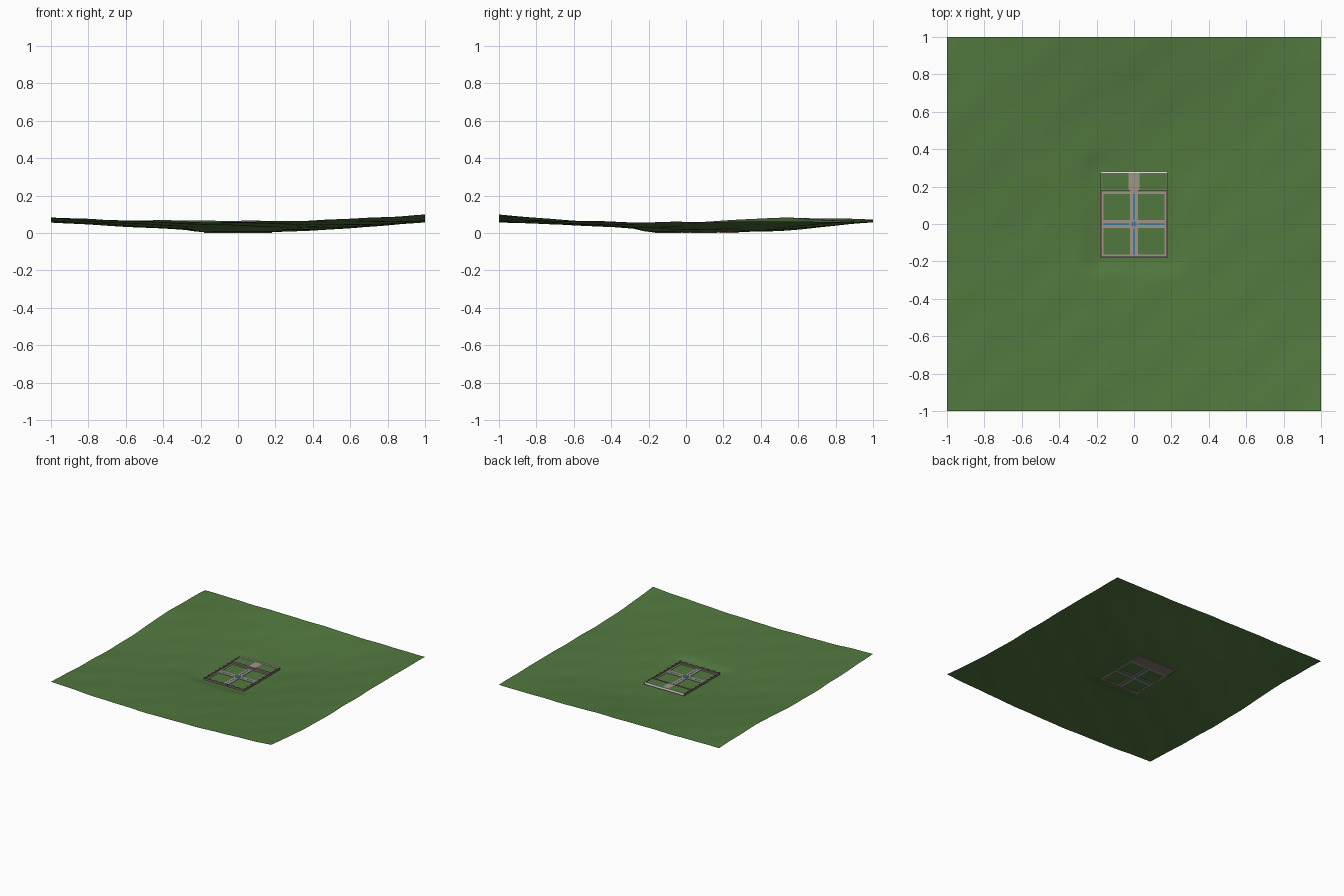
import bpy, bmesh, math

if "Cube" in bpy.data.objects:
    bpy.data.objects.remove(bpy.data.objects["Cube"])

def material(name, rgb):
    m = bpy.data.materials.new(name)
    m.diffuse_color = (*rgb, 1)
    m.use_nodes = True
    m.node_tree.nodes["Principled BSDF"].inputs["Base Color"].default_value = m.diffuse_color
    return m

GRASS = material("grass", (0.085, 0.19, 0.05))
STONE = material("paving_stone", (0.36, 0.30, 0.25))
WALL = material("wall_stone", (0.22, 0.18, 0.16))
WATER = material("water", (0.06, 0.22, 0.42))
WHITE = material("white_stone", (0.85, 0.85, 0.82))

def finish(name, bm, mat):
    me = bpy.data.meshes.new(name)
    bm.to_mesh(me)
    bm.free()
    ob = bpy.data.objects.new(name, me)
    bpy.context.collection.objects.link(ob)
    me.materials.append(mat)
    return ob

def boxes(name, mat, *ranges):
    """One object made of boxes given as (x0, x1, y0, y1, z0, z1)."""
    bm = bmesh.new()
    for x0, x1, y0, y1, z0, z1 in ranges:
        vs = bmesh.ops.create_cube(bm, size=1)["verts"]
        for v in vs:
            v.co.x = (x0 + x1) / 2 + v.co.x * (x1 - x0)
            v.co.y = (y0 + y1) / 2 + v.co.y * (y1 - y0)
            v.co.z = (z0 + z1) / 2 + v.co.z * (z1 - z0)
    return finish(name, bm, mat)

# Terrain: coarse height grid, smoothly interpolated, flattened around the garden
H = [[.083, .064, .059, .072, .098],
     [.063, .045, .038, .044, .062],
     [.058, .030, .012, .025, .059],
     [.081, .040, .014, .022, .062],
     [.072, .068, .066, .058, .058]]
PAD = 0.006

def cubic(p, t):
    i = min(int(t), 3)
    f = t - i
    a = p[i - 1] if i > 0 else 2 * p[0] - p[1]
    d = p[i + 2] if i < 3 else 2 * p[4] - p[3]
    b, c = p[i], p[i + 1]
    return b + 0.5 * f * (c - a + f * (2*a - 5*b + 4*c - d + f * (3*(b - c) + d - a)))

def height(x, y):
    z = cubic([cubic(row, (x + 1) * 2) for row in H], (y + 1) * 2)
    z += 0.0012 * math.sin(13 * x - 19 * y) + 0.0008 * math.sin(25 * x - 14 * y + 1)
    dx = max(abs(x) - 0.19, 0)
    dy = max(-0.19 - y, y - 0.29, 0)
    t = min(math.hypot(dx, dy) / 0.1, 1)
    t = t * t * (3 - 2 * t)
    return max(PAD, PAD + (z - PAD) * t)

bm = bmesh.new()
bmesh.ops.create_grid(bm, x_segments=64, y_segments=64, size=1)
for v in bm.verts:
    v.co.z = height(v.co.x, v.co.y)
for f in bm.faces:
    f.smooth = True
finish("terrain", bm, GRASS)

# Paths: perimeter walk and the cross, split to leave room for the rills
z0, z1 = 0.003, 0.009
paths = [(-.175, .175, -.175, -.162, z0, z1), (-.175, .175, .160, .175, z0, z1),
         (-.024, .024, -.024, .024, z0, z1)]
for s in (-1, 1):
    e = sorted((s * .162, s * .175))
    paths.append((*e, -.162, .160, z0, z1))
    band = sorted((s * .005, s * .021))
    for r in ((-.162, -.024), (.024, .162)):
        paths.append((*band, *r, z0, z1))
        paths.append((*r, *band, z0, z1))
boxes("paths", STONE, *paths)

# Rills of water along the four arms
rills = []
for s in (-1, 1):
    r = sorted((s * .024, s * .165))
    rills += [(-.005, .005, *r, 0.001, .008), (*r, -.005, .005, 0.001, .008)]
boxes("water_rills", WATER, *rills)

# Central round basin: rim and water
for name, mat, rad, top in (("basin_rim", STONE, .019, .014), ("basin_water", WATER, .014, .0145)):
    bm = bmesh.new()
    bmesh.ops.create_cone(bm, cap_ends=True, segments=24, radius1=rad, radius2=rad, depth=top - .001)
    bmesh.ops.translate(bm, verts=bm.verts, vec=(0, 0, (top + .001) / 2))
    finish(name, bm, mat)

# Raised terrace at the back with lawn, path and steps
boxes("terrace", WALL, (-.18, .18, .178, .28, 0, .018))
boxes("terrace_lawn", GRASS, (-.174, -.03, .187, .273, .016, .019),
      (.03, .174, .187, .273, .016, .019))
boxes("terrace_path", STONE, (-.03, .03, .18, .276, .016, .0195))
boxes("steps", STONE, *[(-.025, .025, .178 - .005 * i, .18, .003, .018 - .003 * i) for i in range(1, 4)])
boxes("white_balustrade", WHITE, (-.18, .18, .274, .282, .012, .027))

# Low walls around the sunken garden and along the terrace edge
walls = [(-.181, .181, -.181, -.175, 0.002, .02)]
for s in (-1, 1):
    walls.append((*sorted((s * .175, s * .181)), -.181, .18, 0.002, .02))
    walls.append((*sorted((s * .03, s * .181)), .178, .184, .0, .022))
boxes("garden_walls", WALL, *walls)

# Wall posts and slim rail along the terrace sides
posts = []
for s in (-1, 1):
    for i in range(10):
        y = -.178 + i * .0507
        posts.append((s * .178 - .004, s * .178 + .004, y - .004, y + .004, .002, .026))
    posts.append((*sorted((s * .177, s * .180)), .18, .278, .022, .024))
for i in range(1, 7):
    x = -.178 + i * .0509
    posts.append((x - .004, x + .004, -.182, -.174, .002, .026))
boxes("wall_posts", WALL, *posts)
